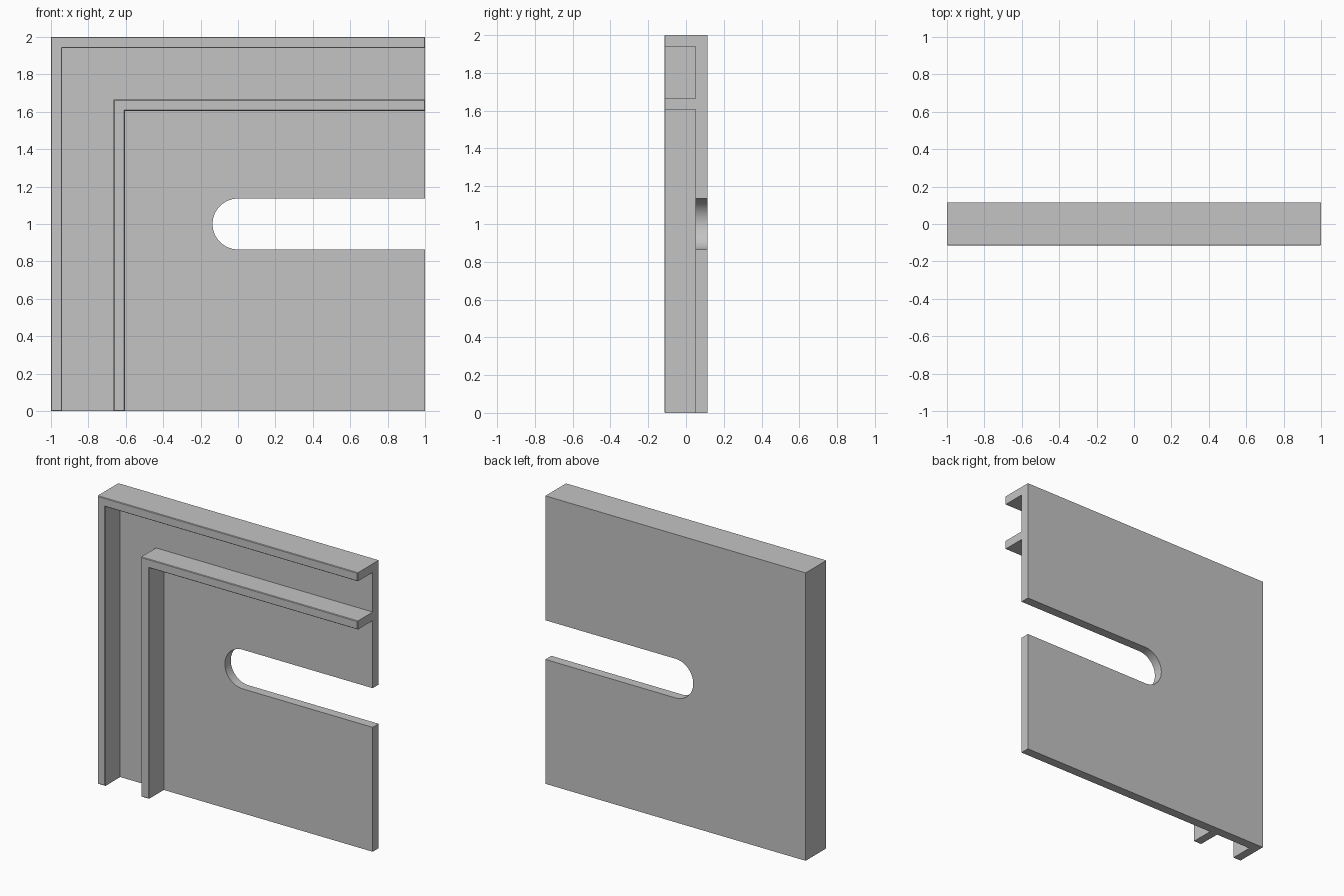
import bpy, bmesh, math

old = bpy.data.objects.get("Cube")
if old:
    bpy.data.objects.remove(old, do_unlink=True)

grey = bpy.data.materials.new("plain grey")
grey.use_nodes = True
colour = (0.55, 0.55, 0.55, 1)
grey.diffuse_color = colour
grey.node_tree.nodes["Principled BSDF"].inputs["Base Color"].default_value = colour

FRONT, PLATE_FRONT, BACK = -0.115, 0.05, 0.115


def extrude_profile(name, outline, y0, y1, chamfer=0):
    """Extrude an x-z outline from y0 to y1, optionally chamfering its front rim."""
    bm = bmesh.new()
    face = bm.faces.new([bm.verts.new((x, y0, z)) for x, z in outline])
    made = bmesh.ops.extrude_face_region(bm, geom=[face], use_keep_orig=True)
    moved = [v for v in made["geom"] if isinstance(v, bmesh.types.BMVert)]
    bmesh.ops.translate(bm, verts=moved, vec=(0, y1 - y0, 0))
    bmesh.ops.recalc_face_normals(bm, faces=bm.faces)
    if chamfer:
        rim = [e for e in bm.edges if all(abs(v.co.y - y0) < 1e-5 for v in e.verts)]
        bmesh.ops.bevel(bm, geom=rim, offset=chamfer, segments=1, affect='EDGES')
    mesh = bpy.data.meshes.new(name)
    bm.to_mesh(mesh)
    bm.free()
    mesh.materials.append(grey)
    obj = bpy.data.objects.new(name, mesh)
    bpy.context.collection.objects.link(obj)
    return obj


# Back plate with a round-ended slot open at its left edge
slot_radius, slot_z, steps = 0.136, 1.0, 32
arc = []
for i in range(steps + 1):
    a = math.pi / 2 + math.pi * i / steps
    arc.append((slot_radius * math.cos(a), slot_z + slot_radius * math.sin(a)))
outline = [(-1, 0), (-1, 2), (1, 2), (1, slot_z + slot_radius)]
outline += arc + [(1, slot_z - slot_radius), (1, 0)]
plate = extrude_profile("back_plate", outline, PLATE_FRONT, BACK)
bpy.context.view_layer.objects.active = plate
plate.select_set(True)
bpy.ops.object.shade_smooth_by_angle(angle=math.radians(30))


# Two nested L-shaped ribs standing out from the front of the plate
def corner_rib(name, inset, width=0.06):
    x, z, w = -1 + inset, 2 - inset, width
    shape = [(x, 0), (x, z), (1, z), (1, z - w), (x + w, z - w), (x + w, 0)]
    extrude_profile(name, shape, FRONT, PLATE_FRONT, chamfer=0.004)


corner_rib("outer_rib", 0)
corner_rib("inner_rib", 0.335)
